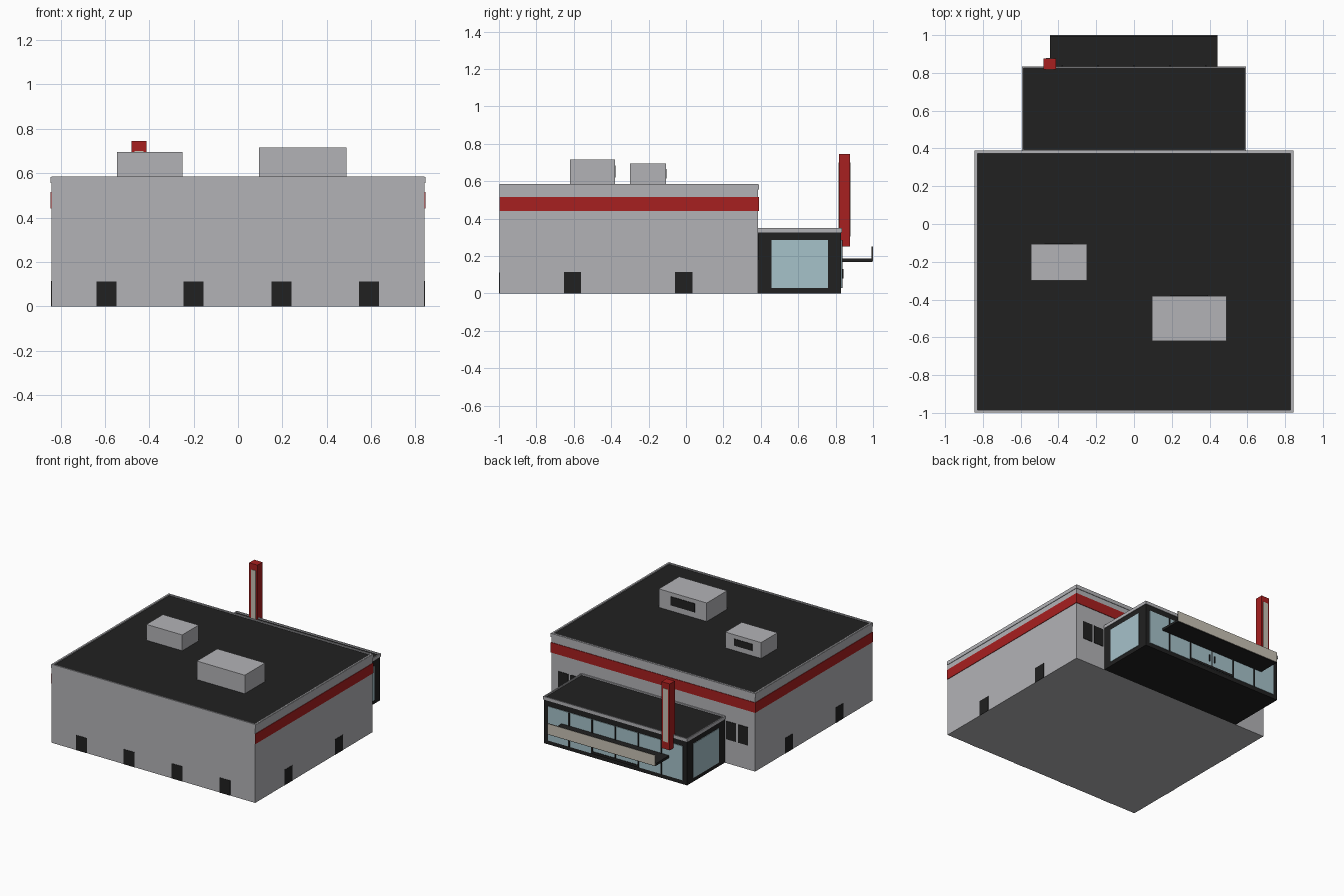
import bpy
import bmesh

cube = bpy.data.objects.get("Cube")
if cube:
    bpy.data.objects.remove(cube, do_unlink=True)


def material(name, r, g, b):
    m = bpy.data.materials.new(name)
    m.use_nodes = True
    m.diffuse_color = (r, g, b, 1)
    m.node_tree.nodes["Principled BSDF"].inputs["Base Color"].default_value = (r, g, b, 1)
    return m


grey = material("wall_grey", 0.45, 0.45, 0.47)
dark = material("charcoal", 0.015, 0.015, 0.015)
red = material("stripe_red", 0.39, 0.014, 0.014)
glass = material("pale_glass", 0.38, 0.54, 0.59)
beige = material("sign_beige", 0.58, 0.54, 0.46)


def box(name, x, y, z, mat, rim=0, depth=0, roof=None):
    """Box from (low, high) ranges, optionally with a sunken roof inside a rim."""
    bm = bmesh.new()
    bmesh.ops.create_cube(bm, size=1)
    for v in bm.verts:
        v.co = [r[0] + (c + 0.5) * (r[1] - r[0]) for c, r in zip(v.co, (x, y, z))]
    if rim:
        top = max(bm.faces, key=lambda f: f.calc_center_median().z)
        bmesh.ops.inset_region(bm, faces=[top], thickness=rim)
        edge = bmesh.ops.extrude_face_region(bm, geom=[top])["geom"]
        bmesh.ops.translate(bm, verts=[v for v in edge if isinstance(v, bmesh.types.BMVert)],
                            vec=(0, 0, -depth))
        for f in edge:
            if isinstance(f, bmesh.types.BMFace):
                f.material_index = 1
        if top.is_valid:
            bmesh.ops.delete(bm, geom=[top], context="FACES")
        bmesh.ops.recalc_face_normals(bm, faces=bm.faces)
    mesh = bpy.data.meshes.new(name)
    bm.to_mesh(mesh)
    bm.free()
    mesh.materials.append(mat)
    if roof:
        mesh.materials.append(roof)
    ob = bpy.data.objects.new(name, mesh)
    bpy.context.collection.objects.link(ob)
    return ob


def around(c, half):
    return (c - half, c + half)


T = 0.004          # plate thickness
W = 0.84           # half width of the hall
BACK = 0.385       # back wall of the hall
FRONT = -0.997
A = 0.59           # half width of the entrance block
AY = 0.83          # back wall of the entrance block

# Main hall with parapet and sunken roof
box("main_hall", (-W, W), (FRONT, BACK), (0, 0.585), grey, 0.017, 0.008, dark)

# Red stripe and parapet cap on both sides and the back
for name, z, mat in (("stripe", (0.44, 0.515), red), ("parapet_cap", (0.555, 0.583), grey)):
    box("back_" + name, (-W - T, W + T), (BACK, BACK + T), z, mat)
    for side, s in (("left", 1), ("right", -1)):
        box(side + "_" + name, around(s * (W + T / 2), T / 2), (FRONT, BACK), z, mat)

# Service doors along the front and sides
for x in (-0.593, -0.2, 0.197, 0.59):
    box("front_door", around(x, 0.045), (FRONT - T / 2, FRONT), (0, 0.112), dark)
for s in (1, -1):
    for y in (-0.607, -0.012):
        box("side_door", around(s * (W + T / 4), T / 4), around(y, 0.046), (0, 0.115), dark)
    # Paired dark windows beside the entrance block
    for x in (0.642, 0.742):
        box("back_window", around(s * x, 0.041), (BACK, BACK + T), (0.18, 0.315), dark)

# Roof units with a vent on the back
for x, y, top, vent, vz in (
        ((-0.545, -0.25), (-0.30, -0.107), 0.695, 0.075, (0.615, 0.665)),
        ((0.095, 0.49), (-0.62, -0.38), 0.715, 0.1, (0.62, 0.685))):
    box("roof_unit", x, y, (0.57, top), grey)
    box("roof_unit_vent", around(sum(x) / 2, vent), (y[1], y[1] + T), vz, dark)

# Entrance block with a pale roof edge
box("entrance_block", (-A, A), (BACK, AY), (0, 0.326), dark)
box("entrance_roof_edge", (-A - T, A + T), (BACK, AY + T), (0.326, 0.35), grey, 0.012, 0.01, dark)

# Entrance glazing
PANE = (0.03, 0.285)
box("shopfront_glass", around(0, 0.555), (AY, AY + T), PANE, glass)
for s in (1, -1):
    box("side_glass", around(s * (A + T / 2), T / 2), (0.457, 0.758), PANE, glass)
    # Door rail and handle on each leaf
    box("door_rail", around(s * 0.095, 0.095), (AY, AY + 2 * T), (0.03, 0.048), dark)
    box("door_handle", around(s * 0.022, 0.004), (AY, AY + 3 * T), (0.08, 0.13), dark)
for i in range(-2, 3):
    box("mullion", around(i * 0.19, 0.005), (AY, AY + 2 * T), PANE, dark)

# Canopy with an upright fascia
box("canopy", (-0.445, 0.442), (AY, 0.995), (0.168, 0.186), dark)
box("canopy_fascia_back", (-0.445, 0.442), (0.992, 0.997), (0.168, 0.25), dark)
box("canopy_fascia", (-0.445, 0.442), (0.997, 1.0), (0.172, 0.25), beige)

# Sign pylon with a pale panel on both broad faces
box("pylon", (-0.48, -0.412), (0.818, 0.877), (0.25, 0.745), red)
for y in (0.818, 0.877):
    box("pylon_panel", around(-0.446, 0.02), around(y, 0.002), (0.305, 0.7), beige)
